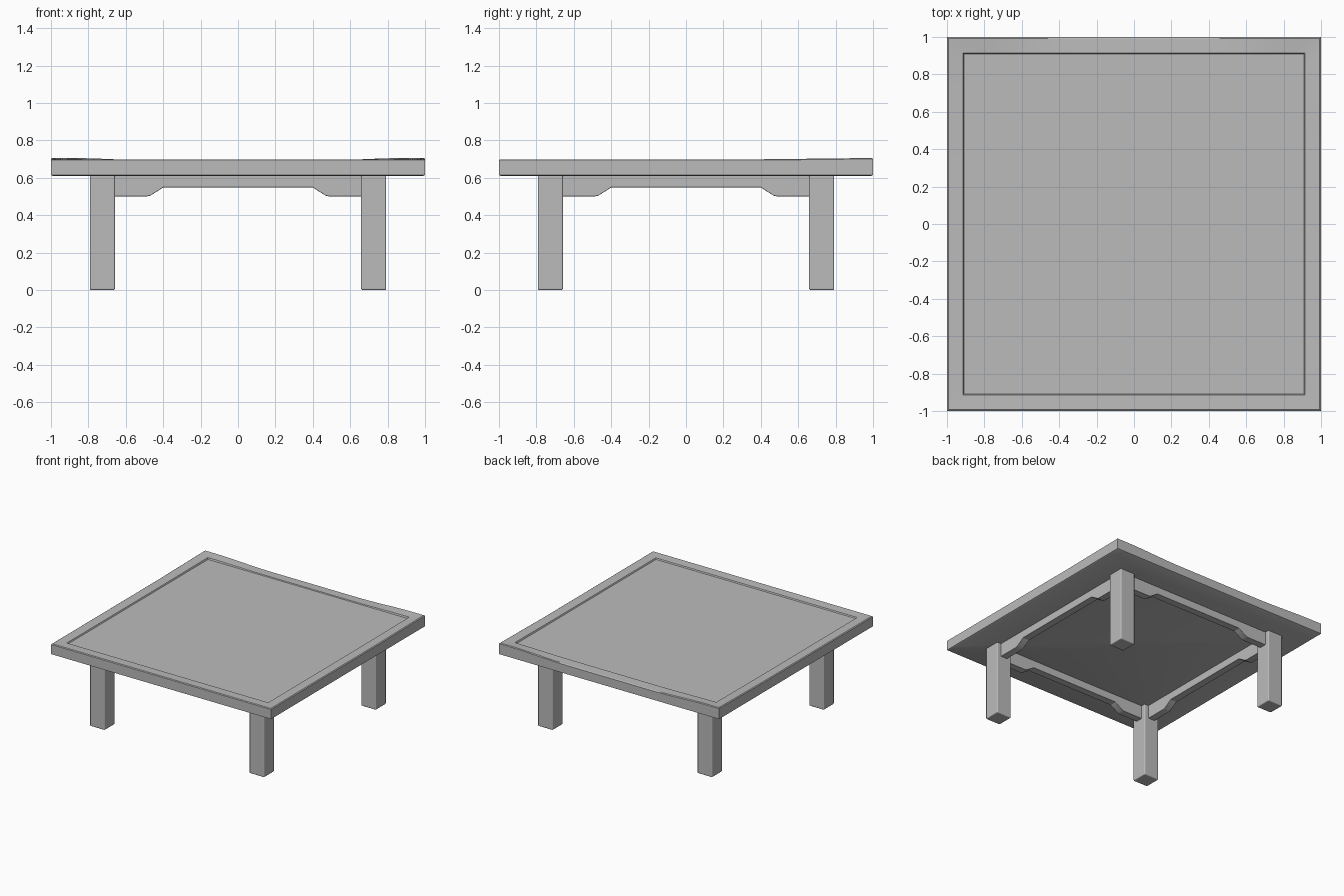
import bpy
import bmesh
import math

cube = bpy.data.objects.get("Cube")
if cube:
    bpy.data.objects.remove(cube, do_unlink=True)

COLOUR = (0.5, 0.5, 0.5, 1)
grey = bpy.data.materials.new("plain grey")
grey.use_nodes = True
grey.diffuse_color = COLOUR
grey.node_tree.nodes["Principled BSDF"].inputs["Base Color"].default_value = COLOUR


def finish(bm, name, bevel=0):
    """Turn a bmesh into a shaded object, optionally with softened edges."""
    bmesh.ops.recalc_face_normals(bm, faces=bm.faces)
    mesh = bpy.data.meshes.new(name)
    bm.to_mesh(mesh)
    bm.free()
    mesh.materials.append(grey)
    mesh.shade_smooth()
    mesh.set_sharp_from_angle(angle=math.radians(30))
    obj = bpy.data.objects.new(name, mesh)
    bpy.context.collection.objects.link(obj)
    if bevel:
        mod = obj.modifiers.new("soft edges", 'BEVEL')
        mod.width = bevel
        mod.segments = 2
        mod.limit_method = 'ANGLE'
        mod.harden_normals = True
    return obj


def square_loop(bm, half, height, steps=24):
    """Ring of vertices round a square; height is a function of x and y."""
    ring = []
    for side in range(4):
        for i in range(steps):
            t = half * (2 * i / steps - 1)
            x, y = ((t, -half), (half, t), (-t, half), (-half, -t))[side]
            ring.append(bm.verts.new((x, y, height(x, y))))
    return ring


def rim_height(x, y):
    """The rim rises a little at the back corners and sags between them."""
    back = max(0, (y - 0.4) / 0.6)
    corner = min(1, max(0, (abs(x) - 0.4) / 0.5))
    corner = corner * corner * (3 - 2 * corner)
    return 0.699 + back * (0.015 * corner - 0.008)


# Table top: a slab with a narrow rim round a slightly sunken field
bm = bmesh.new()
loops = [
    square_loop(bm, 0.99, lambda x, y: 0.61),
    square_loop(bm, 1.0, lambda x, y: 0.615),
    square_loop(bm, 1.0, lambda x, y: rim_height(x, y) - 0.005),
    square_loop(bm, 0.993, rim_height),
    square_loop(bm, 0.915, lambda x, y: 0.5 * rim_height(x, y) + 0.347),
    square_loop(bm, 0.91, lambda x, y: 0.687),
]
for low, high in zip(loops, loops[1:]):
    for i in range(len(low)):
        j = (i + 1) % len(low)
        bm.faces.new((low[i], low[j], high[j], high[i]))
bm.faces.new(loops[0])
bm.faces.new(loops[-1])
finish(bm, "table_top")

# Square legs
LEG_CENTRE, LEG_WIDTH, LEG_HEIGHT = 0.725, 0.135, 0.615
for y_name, sy in (("front", -1), ("back", 1)):
    for x_name, sx in (("right", -1), ("left", 1)):
        bm = bmesh.new()
        bmesh.ops.create_cube(bm, size=1)
        bmesh.ops.scale(bm, vec=(LEG_WIDTH, LEG_WIDTH, LEG_HEIGHT), verts=bm.verts)
        leg = finish(bm, f"{y_name}_{x_name}_leg", bevel=0.008)
        leg.location = (sx * LEG_CENTRE, sy * LEG_CENTRE, LEG_HEIGHT / 2)

# Aprons between the legs, cut higher in the middle
half_profile = [(0.67, 0.613), (0.67, 0.50), (0.49, 0.50), (0.47, 0.504), (0.40, 0.548)]
profile = half_profile + [(-x, z) for x, z in reversed(half_profile)]
THICKNESS = 0.06
for k, side in enumerate(("front", "left", "back", "right")):
    bm = bmesh.new()
    face = bm.faces.new([bm.verts.new((x, -LEG_CENTRE - THICKNESS / 2, z)) for x, z in profile])
    extruded = bmesh.ops.extrude_face_region(bm, geom=[face], use_keep_orig=True)
    moved = [v for v in extruded["geom"] if isinstance(v, bmesh.types.BMVert)]
    bmesh.ops.translate(bm, vec=(0, THICKNESS, 0), verts=moved)
    apron = finish(bm, f"{side}_apron", bevel=0.004)
    apron.rotation_euler.z = k * math.pi / 2
